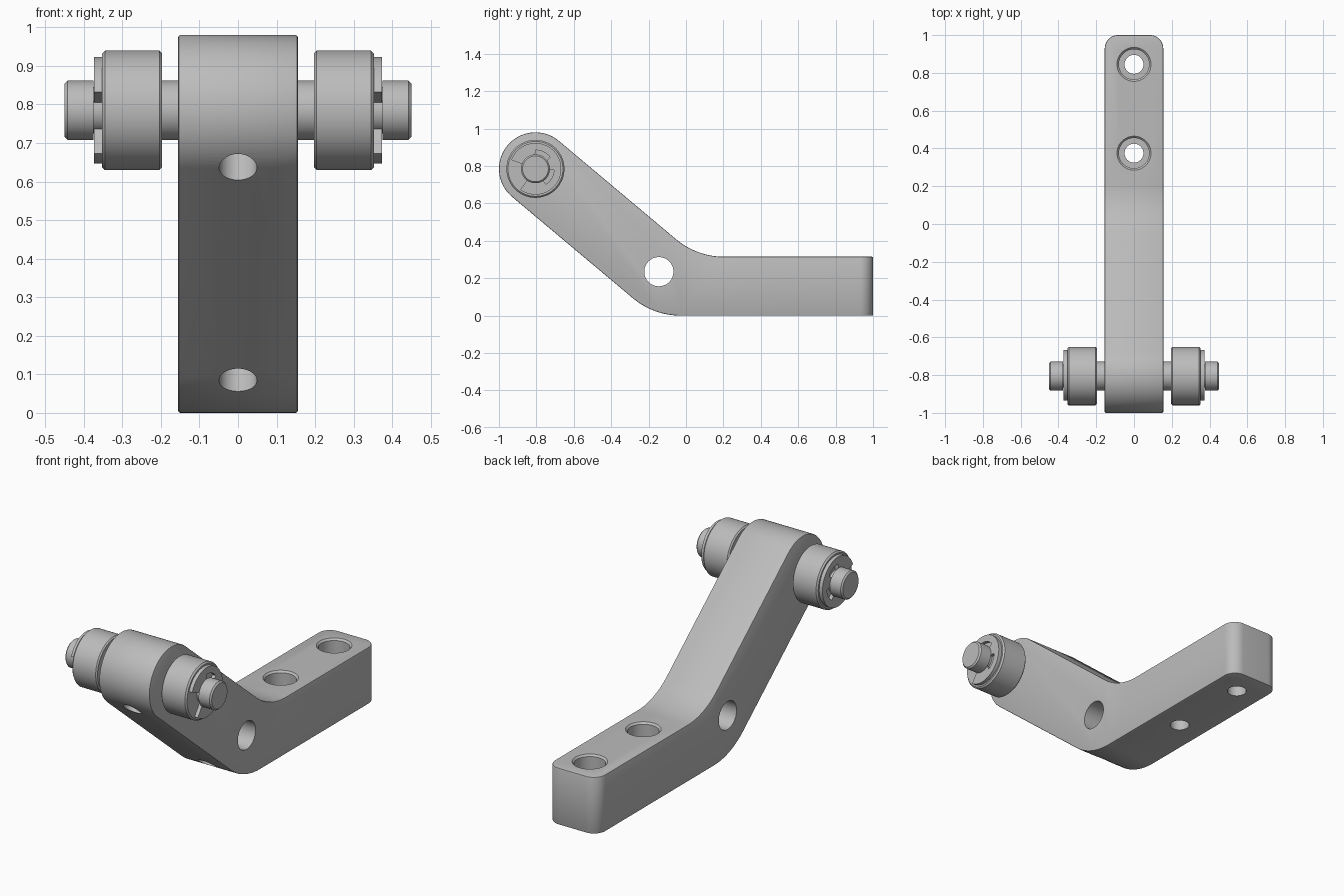
import bpy, bmesh
from math import sin, cos, tan, pi, radians
from mathutils import Matrix, Vector

if "Cube" in bpy.data.objects:
    bpy.data.objects.remove(bpy.data.objects["Cube"])

grey = bpy.data.materials.new("plain grey metal")
grey.use_nodes = True
GREY = (0.5, 0.5, 0.5, 1)
grey.diffuse_color = GREY
grey.node_tree.nodes["Principled BSDF"].inputs["Base Color"].default_value = GREY

PIN = Vector((0, -0.805, 0.785))      # axle centre
R = 0.195                             # rounded end of the arm
HALF = 0.155                          # half width of the arm
THICK = 0.315                         # height of the foot
SLOPE = radians(40)
NORMAL = Vector((0, sin(SLOPE), cos(SLOPE)))


def finish(name, bm):
    bmesh.ops.recalc_face_normals(bm, faces=bm.faces)
    mesh = bpy.data.meshes.new(name)
    bm.to_mesh(mesh)
    bm.free()
    mesh.materials.append(grey)
    obj = bpy.data.objects.new(name, mesh)
    bpy.context.collection.objects.link(obj)
    return obj


def activate(obj):
    bpy.ops.object.select_all(action='DESELECT')
    obj.select_set(True)
    bpy.context.view_layer.objects.active = obj


def smooth(obj):
    activate(obj)
    bpy.ops.object.shade_smooth_by_angle(angle=radians(30))


def lathe(name, profile, origin, axis, sides=64):
    """Revolve (distance, radius) pairs about an axis; ends are capped."""
    turn = Vector((0, 0, 1)).rotation_difference(axis).to_matrix().to_4x4()
    bm = bmesh.new()
    rings = [[bm.verts.new((r * cos(2 * pi * i / sides), r * sin(2 * pi * i / sides), t))
              for i in range(sides)] for t, r in profile]
    for a, b in zip(rings, rings[1:]):
        for i in range(sides):
            j = (i + 1) % sides
            bm.faces.new((a[i], a[j], b[j], b[i]))
    bm.faces.new(rings[0])
    bm.faces.new(rings[-1])
    bm.transform(Matrix.Translation(origin) @ turn)
    return finish(name, bm)


def extrude_x(points, x0, x1):
    """Prism from a (y, z) outline."""
    bm = bmesh.new()
    face = bm.faces.new([bm.verts.new((x0, y, z)) for y, z in points])
    new = bmesh.ops.extrude_face_region(bm, geom=[face])["geom"]
    bmesh.ops.translate(bm, vec=(x1 - x0, 0, 0),
                        verts=[v for v in new if isinstance(v, bmesh.types.BMVert)])
    return bm


def arc(cy, cz, r, a0, a1, n):
    return [(cy + r * cos(a0 + (a1 - a0) * i / n), cz + r * sin(a0 + (a1 - a0) * i / n))
            for i in range(n + 1)]


# Bent arm: straight foot, filleted bend, sloping arm with a round end
offset = PIN.dot(NORMAL)
top_y = (offset + R - THICK * cos(SLOPE)) / sin(SLOPE)
low_y = (offset - R) / sin(SLOPE)
fillet = 0.4
run = fillet * tan(SLOPE / 2)
up = pi / 2
outline = [(1, 0), (1, THICK)]
outline += arc(top_y + run, THICK + fillet, fillet, -up, -up - SLOPE, 16)
outline += arc(PIN.y, PIN.z, R, up - SLOPE, up - SLOPE + pi, 48)
outline += arc(low_y + run, fillet, fillet, -up - SLOPE, -up, 16)
bm = extrude_x(outline, -HALF, HALF)
corners = [e for e in bm.edges if all(v.co.y > 0.99 for v in e.verts)
           and abs(e.verts[0].co.x - e.verts[1].co.x) < 0.01]
bmesh.ops.bevel(bm, geom=corners, offset=0.07, segments=10, profile=0.5, affect='EDGES')
arm = finish("bent_arm", bm)
activate(arm)
bevel = arm.modifiers.new("edge", 'BEVEL')
bevel.width = 0.005
bevel.segments = 2
bevel.limit_method = 'ANGLE'
bevel.angle_limit = radians(50)
bpy.ops.object.modifier_apply(modifier="edge")

# Holes: two counterbored, one crosswise, two square to the sloping underside
Z, X = Vector((0, 0, 1)), Vector((1, 0, 0))
CROSS = Vector((0, -0.145, 0.235))
bolt = [(-0.1, 0.05), (0.14, 0.05), (0.14, 0.08), (THICK - 0.01, 0.08),
        (THICK, 0.09), (THICK + 0.1, 0.09)]
cutters = [lathe("bolt_cutter", bolt, Vector((0, y, 0)), Z) for y in (0.375, 0.845)]
cutters.append(lathe("cross_cutter", [(-0.3, 0.078), (0.3, 0.078)], CROSS, X))
for centre in (PIN, CROSS):
    cutters.append(lathe("screw_cutter", [(0, 0.049), (0.4, 0.049)], centre, -NORMAL))
for cutter in cutters:
    cutter.hide_render = True
    activate(arm)
    cut = arm.modifiers.new("hole", 'BOOLEAN')
    cut.operation = 'DIFFERENCE'
    cut.solver = 'EXACT'
    cut.object = cutter
    bpy.ops.object.modifier_apply(modifier="hole")
    bpy.data.objects.remove(cutter)
smooth(arm)

# Axle with a retaining groove near each end
half_axle = [(0.353, 0.077), (0.353, 0.06), (0.375, 0.06), (0.375, 0.077),
             (0.442, 0.077), (0.45, 0.069)]
axle = [(-t, r) for t, r in reversed(half_axle)] + half_axle
smooth(lathe("axle", axle, PIN, X))

# Rollers and open retaining clips on both sides
roller = [(0.197, 0.148), (0.204, 0.155), (0.345, 0.155), (0.353, 0.147)]
mouth, axis = 37, 17
for side, label in ((1, "left"), (-1, "right")):
    smooth(lathe(label + "_roller", roller, PIN, X * side))
    outer, inner = [], []
    for d in range(mouth - 180, 181 - mouth, 2):
        a = radians(axis + d)
        pocket = 20 < abs(d) < 75
        r = 0.1 if pocket else 0.06
        outer.append((PIN.y + 0.138 * cos(a), PIN.z + 0.138 * sin(a)))
        inner.append((PIN.y + r * cos(a), PIN.z + r * sin(a)))
    bm = extrude_x(outer + inner[::-1], side * 0.353, side * 0.373)
    bmesh.ops.triangulate(bm, faces=[f for f in bm.faces if len(f.verts) > 4])
    smooth(finish(label + "_clip", bm))
